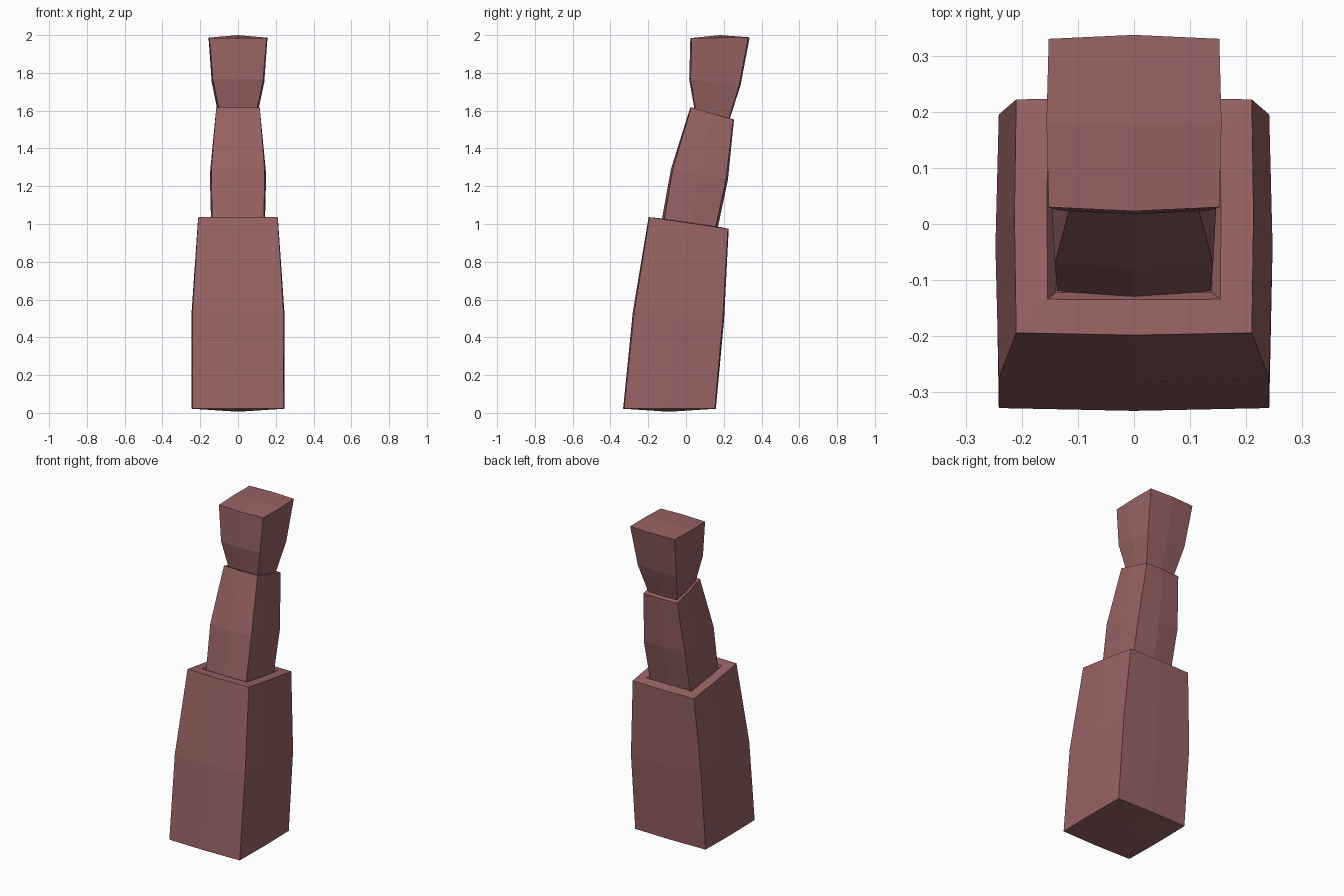
import bpy, bmesh

if "Cube" in bpy.data.objects:
    bpy.data.objects.remove(bpy.data.objects["Cube"])

mat = bpy.data.materials.new("dusty red")
mat.diffuse_color = (0.32, 0.125, 0.125, 1)
mat.use_nodes = True
mat.node_tree.nodes["Principled BSDF"].inputs["Base Color"].default_value = mat.diffuse_color


def ring(bm, hw, front, back, bx, by):
    """Eight-point section: half width, (y, z) of front and back edge, side bulges."""
    (yf, zf), (yb, zb) = front, back
    ym, zm = (yf + yb) / 2, (zf + zb) / 2
    pts = [(-hw, yf, zf), (0, yf - by, zf), (hw, yf, zf), (hw + bx, ym, zm),
           (hw, yb, zb), (0, yb + by, zb), (-hw, yb, zb), (-hw - bx, ym, zm)]
    return [bm.verts.new(p) for p in pts]


def cap(bm, loop, dome, up):
    """Close a ring with four quads meeting in a slightly domed centre."""
    c = bm.verts.new((0, (loop[3].co.y + loop[7].co.y) / 2, loop[3].co.z + dome))
    for i in (1, 3, 5, 7):
        f = [loop[i], loop[(i + 1) % 8], loop[(i + 2) % 8], c]
        bm.faces.new(f if up else f[::-1])


def segment(name, sections, dome_bottom, dome_top):
    bm = bmesh.new()
    rings = [ring(bm, *s) for s in sections]
    for a, b in zip(rings, rings[1:]):
        for i in range(8):
            j = (i + 1) % 8
            bm.faces.new((a[i], a[j], b[j], b[i]))
    cap(bm, rings[0], dome_bottom, False)
    cap(bm, rings[-1], dome_top, True)
    bmesh.ops.recalc_face_normals(bm, faces=bm.faces)
    me = bpy.data.meshes.new(name)
    bm.to_mesh(me)
    bm.free()
    me.materials.append(mat)
    bpy.context.collection.objects.link(bpy.data.objects.new(name, me))


# Lower block, with a rim and a shallow socket on its slanted top
segment("lower_segment", [
    (0.241, (-0.328, 0.022), (0.153, 0.022), 0.004, 0.005),
    (0.241, (-0.275, 0.53), (0.195, 0.50), 0.006, 0.007),
    (0.210, (-0.194, 1.036), (0.222, 0.975), 0.003, 0.004),
    (0.154, (-0.134, 1.030), (0.166, 0.986), 0.001, 0.001),
    (0.139, (-0.122, 1.005), (0.150, 0.965), 0.002, 0.002),
], -0.016, 0)

# Middle block, with a narrow rim on its slanted top
segment("middle_segment", [
    (0.137, (-0.120, 1.000), (0.152, 0.960), 0.005, 0.012),
    (0.141, (-0.070, 1.29), (0.212, 1.235), 0.008, 0.010),
    (0.115, (0.027, 1.618), (0.250, 1.553), 0.003, 0.004),
    (0.100, (0.045, 1.611), (0.230, 1.560), 0.001, 0.001),
    (0.097, (0.052, 1.595), (0.222, 1.548), 0.001, 0.001),
], 0, 0)

# Top block, flaring upward
segment("top_segment", [
    (0.096, (0.053, 1.585), (0.222, 1.540), 0.003, 0.004),
    (0.133, (0.024, 1.765), (0.282, 1.735), 0.006, 0.007),
    (0.152, (0.030, 1.984), (0.330, 1.988), 0.004, 0.007),
], 0, 0.014)
